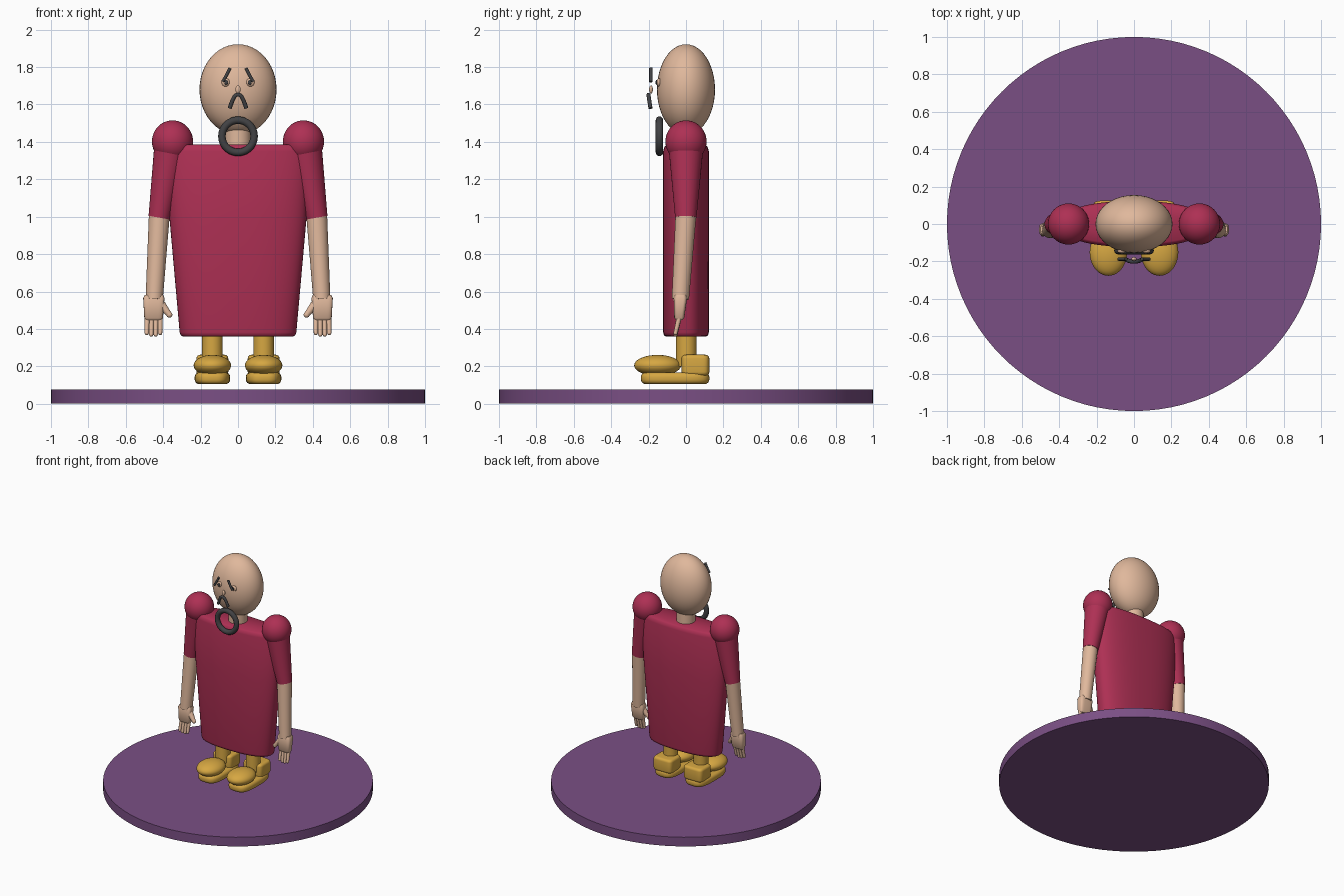
import bpy, bmesh, math
from mathutils import Vector, Matrix

if "Cube" in bpy.data.objects:
    bpy.data.objects.remove(bpy.data.objects["Cube"])


def material(name, rgb):
    m = bpy.data.materials.new(name)
    lin = [(c / 255 / 12.92) if c < 11 else ((c / 255 + 0.055) / 1.055) ** 2.4 for c in rgb]
    m.diffuse_color = (*lin, 1)
    m.use_nodes = True
    m.node_tree.nodes["Principled BSDF"].inputs["Base Color"].default_value = m.diffuse_color
    return m


PURPLE = material("purple", (122, 79, 132))
RED = material("crimson", (174, 48, 84))
SKIN = material("skin", (224, 184, 156))
GOLD = material("gold", (214, 167, 66))
DARK = material("charcoal", (66, 66, 68))


def finish(name, bm, mat, angle=40):
    bmesh.ops.recalc_face_normals(bm, faces=bm.faces)
    me = bpy.data.meshes.new(name)
    bm.to_mesh(me)
    bm.free()
    ob = bpy.data.objects.new(name, me)
    bpy.context.collection.objects.link(ob)
    me.materials.append(mat)
    bpy.ops.object.select_all(action='DESELECT')
    ob.select_set(True)
    bpy.context.view_layer.objects.active = ob
    bpy.ops.object.shade_smooth_by_angle(angle=math.radians(angle))
    return ob


def ball(name, loc, radii, mat):
    bm = bmesh.new()
    bmesh.ops.create_uvsphere(bm, u_segments=40, v_segments=24, radius=1)
    bm.transform(Matrix.Translation(loc) @ Matrix.Diagonal((*radii, 1)))
    return finish(name, bm, mat)


def rod(name, a, b, r1, r2, mat, seg=32):
    """Tapered cylinder between two points."""
    a, b = Vector(a), Vector(b)
    bm = bmesh.new()
    bmesh.ops.create_cone(bm, cap_ends=True, segments=seg, radius1=r1, radius2=r2,
                          depth=(b - a).length)
    rot = (b - a).to_track_quat('Z', 'Y').to_matrix().to_4x4()
    bm.transform(Matrix.Translation((a + b) / 2) @ rot)
    return finish(name, bm, mat)


def loft(name, rings, power, mat, seg=64):
    """Stack of superellipse rings: (cx, cy, z, rx, ry)."""
    bm = bmesh.new()
    loops = []
    for cx, cy, z, rx, ry in rings:
        loop = []
        for i in range(seg):
            t = 2 * math.pi * i / seg
            c, s = math.cos(t), math.sin(t)
            loop.append(bm.verts.new((cx + rx * math.copysign(abs(c) ** (2 / power), c),
                                      cy + ry * math.copysign(abs(s) ** (2 / power), s), z)))
        loops.append(loop)
    for lo, hi in zip(loops, loops[1:]):
        for i in range(seg):
            j = (i + 1) % seg
            bm.faces.new((lo[i], lo[j], hi[j], hi[i]))
    bm.faces.new(loops[0])
    bm.faces.new(loops[-1])
    return finish(name, bm, mat, 50)


def slab(name, cx, cy, z0, z1, rx, ry, r, power, mat):
    """Upright superellipse block with rounded top and bottom rims."""
    rings = []
    for zc, start in ((z0 + r, -90), (z1 - r, 0)):
        for k in range(5):
            t = math.radians(start + 22.5 * k)
            d = r * (1 - math.cos(t))
            rings.append((cx, cy, zc + r * math.sin(t), rx - d, ry - d))
    return loft(name, rings, power, mat)


def tube(name, pts, r, mat):
    cu = bpy.data.curves.new(name, 'CURVE')
    cu.dimensions = '3D'
    cu.bevel_depth = r
    cu.bevel_resolution = 3
    cu.use_fill_caps = True
    sp = cu.splines.new('POLY')
    sp.points.add(len(pts) - 1)
    for p, co in zip(sp.points, pts):
        p.co = (*co, 1)
        
    ob = bpy.data.objects.new(name, cu)
    bpy.context.collection.objects.link(ob)
    cu.materials.append(mat)
    return ob


# Round stand
rod("stand", (0, 0, 0), (0, 0, 0.075), 1, 1, PURPLE, 96)

# Tapered robe with rounded rims
rings = [(0, 0, 0.36, 0.295, 0.108), (0, 0, 0.366, 0.306, 0.118), (0, 0, 0.382, 0.312, 0.122),
         (0, 0, 1.00, 0.367, 0.122), (0, 0, 1.35, 0.385, 0.122),
         (0, 0, 1.375, 0.378, 0.115), (0, 0, 1.385, 0.365, 0.102)]
loft("robe", rings, 2.4, RED)

# Neck and head
rod("neck", (0, 0, 1.34), (0, 0, 1.52), 0.07, 0.07, SKIN)
ball("head", (0, 0, 1.68), (0.206, 0.155, 0.242), SKIN)

# Face
ball("nose", (0, -0.187, 1.68), (0.014, 0.01, 0.022), SKIN)
mouth = []
for x, z in ((-0.045, 1.58), (-0.032, 1.615), (-0.02, 1.641), (-0.008, 1.652)):
    mouth.append((x, -0.19 - 0.15 * (z - 1.58), z))
mouth += [(-x, y, z) for x, y, z in reversed(mouth)]
tube("mouth", mouth, 0.011, DARK)
for side, s in (("left", 1), ("right", -1)):
    ball(side + "_eye", (s * 0.066, -0.145, 1.718), (0.022, 0.012, 0.022), SKIN)
    ball(side + "_pupil", (s * 0.063, -0.157, 1.718), (0.01, 0.006, 0.013), DARK)
    tube(side + "_eyebrow", [(s * 0.082, -0.188, 1.722), (s * 0.062, -0.188, 1.755),
                             (s * 0.042, -0.188, 1.795)], 0.009, DARK)

# Collar ring, standing upright in front of the neck
bm = bmesh.new()
R, r, n, m = 0.086, 0.02, 48, 16
grid = []
for i in range(n):
    a = 2 * math.pi * i / n
    row = []
    for j in range(m):
        b = 2 * math.pi * j / m
        d = R + r * math.cos(b)
        row.append(bm.verts.new((d * math.cos(a), -0.142 + r * math.sin(b), 1.43 + d * math.sin(a))))
    grid.append(row)
for i in range(n):
    for j in range(m):
        k, l = (i + 1) % n, (j + 1) % m
        bm.faces.new((grid[i][j], grid[k][j], grid[k][l], grid[i][l]))
finish("collar_ring", bm, DARK)

for side, s in (("left", 1), ("right", -1)):
    # Arm
    ball(side + "_shoulder", (s * 0.35, 0, 1.402), (0.11, 0.11, 0.113), RED)
    rod(side + "_sleeve", (s * 0.352, 0, 1.39), (s * 0.422, -0.001, 0.995), 0.095, 0.057, RED)
    rod(side + "_forearm", (s * 0.42, 0, 1.02), (s * 0.448, -0.03, 0.56), 0.056, 0.046, SKIN)
    # Hand
    rings = [(s * 0.451, -0.036, 0.448, 0.042, 0.018), (s * 0.451, -0.036, 0.46, 0.05, 0.027),
             (s * 0.45, -0.03, 0.565, 0.057, 0.036), (s * 0.449, -0.029, 0.582, 0.05, 0.03)]
    loft(side + "_palm", rings, 4, SKIN, 32)
    for k in range(4):
        x = 0.416 + 0.023 * k
        tip = (s * (x + 0.001 * k), -0.056, 0.37 + (0.008 if k in (0, 3) else 0))
        rod(side + "_finger_%d" % (k + 1), (s * x, -0.036, 0.465), tip, 0.014, 0.011, SKIN, 16)
        ball(side + "_fingertip_%d" % (k + 1), tip, (0.011, 0.011, 0.011), SKIN)
    rod(side + "_thumb", (s * 0.41, -0.035, 0.53), (s * 0.367, -0.045, 0.476), 0.024, 0.015, SKIN, 16)
    ball(side + "_thumb_tip", (s * 0.367, -0.045, 0.476), (0.016, 0.015, 0.016), SKIN)

    # Leg and shoe
    x = s * 0.137
    rod(side + "_leg", (x, 0.002, 0.2), (x, 0.002, 0.4), 0.055, 0.055, GOLD)
    slab(side + "_sole", x, -0.058, 0.105, 0.168, 0.095, 0.183, 0.025, 3.2, GOLD)
    slab(side + "_heel", x, 0.05, 0.15, 0.262, 0.085, 0.075, 0.02, 5, GOLD)
    ball(side + "_toe_cap", (x, -0.152, 0.205), (0.1, 0.125, 0.056), GOLD)
